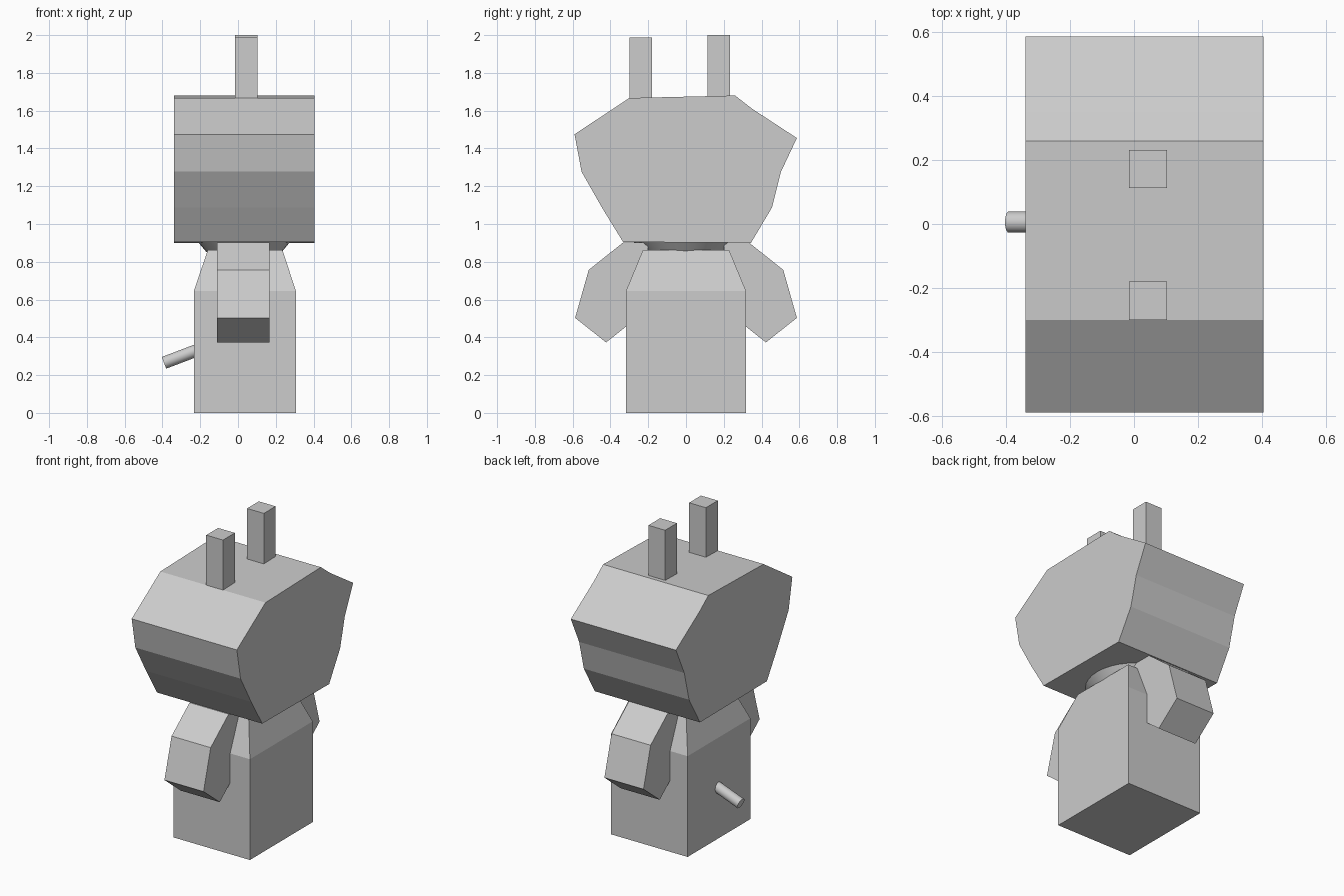
import bpy
import bmesh
from mathutils import Matrix, Vector

default = bpy.data.objects.get("Cube")
if default:
    bpy.data.objects.remove(default, do_unlink=True)

GREY = (0.604, 0.604, 0.604, 1.0)
grey = bpy.data.materials.new("light_grey")
grey.use_nodes = True
grey.diffuse_color = GREY
grey.node_tree.nodes["Principled BSDF"].inputs["Base Color"].default_value = GREY


def finish(name, bm):
    """Turn a bmesh into a named grey object."""
    bmesh.ops.recalc_face_normals(bm, faces=bm.faces)
    mesh = bpy.data.meshes.new(name)
    bm.to_mesh(mesh)
    bm.free()
    mesh.materials.append(grey)
    obj = bpy.data.objects.new(name, mesh)
    bpy.context.collection.objects.link(obj)
    return obj


def side_prism(name, profile, x0, x1):
    """Extrude a (y, z) side profile from x0 to x1."""
    bm = bmesh.new()
    face = bm.faces.new([bm.verts.new((x0, y, z)) for y, z in profile])
    new = bmesh.ops.extrude_face_region(bm, geom=[face])["geom"]
    verts = [v for v in new if isinstance(v, bmesh.types.BMVert)]
    bmesh.ops.translate(bm, verts=verts, vec=(x1 - x0, 0, 0))
    return finish(name, bm)


def box(name, low, high):
    low, high = Vector(low), Vector(high)
    bm = bmesh.new()
    bmesh.ops.create_cube(bm, size=1)
    bmesh.ops.scale(bm, verts=bm.verts, vec=high - low)
    bmesh.ops.translate(bm, verts=bm.verts, vec=(low + high) / 2)
    return finish(name, bm)


def smooth(obj):
    bpy.ops.object.select_all(action="DESELECT")
    obj.select_set(True)
    bpy.context.view_layer.objects.active = obj
    bpy.ops.object.shade_smooth_by_angle()


# Head: wide prism with a faceted side profile
side_prism("head", [(-0.30, 1.667), (-0.59, 1.475), (-0.553, 1.277),
                    (-0.445, 1.087), (-0.333, 0.905), (0.344, 0.90),
                    (0.455, 1.087), (0.503, 1.277), (0.587, 1.455),
                    (0.35, 1.61), (0.26, 1.68)], -0.34, 0.405)

# Ears: two square posts, one behind the other
box("front_ear", (-0.015, -0.30, 1.62), (0.104, -0.18, 1.987))
box("back_ear", (-0.015, 0.113, 1.62), (0.104, 0.232, 2.0))

# Body: box with tapered shoulders
bm = bmesh.new()
rings = []
for x0, x1, y, z in [(-0.234, 0.307, 0.318, 0), (-0.234, 0.307, 0.318, 0.645),
                     (-0.16, 0.235, 0.228, 0.862)]:
    rings.append([bm.verts.new(p) for p in
                  [(x0, -y, z), (x1, -y, z), (x1, y, z), (x0, y, z)]])
for lower, upper in zip(rings, rings[1:]):
    for i in range(4):
        j = (i + 1) % 4
        bm.faces.new((lower[i], lower[j], upper[j], upper[i]))
bm.faces.new(rings[0])
bm.faces.new(rings[-1])
finish("body", bm)

# Neck: flared oval collar under the head
bm = bmesh.new()
bmesh.ops.create_cone(bm, cap_ends=True, segments=32, radius1=0.2,
                      radius2=0.25, depth=0.06)
bmesh.ops.scale(bm, verts=bm.verts, vec=(1, 1.12, 1))
bmesh.ops.translate(bm, verts=bm.verts, vec=(0.032, -0.003, 0.882))
smooth(finish("neck", bm))

# Arms: mirrored front and back
arm = [(0.2, 0.902), (0.333, 0.902), (0.515, 0.757), (0.587, 0.503),
       (0.423, 0.373), (0.2, 0.55)]
for name, side in (("front_arm", -1), ("back_arm", 1)):
    side_prism(name, [(side * y, z) for y, z in arm], -0.11, 0.167)

# Tail: thin round peg angled down from the body's side
tip, root = Vector((-0.392, 0.006, 0.265)), Vector((-0.15, 0.006, 0.357))
axis = root - tip
bm = bmesh.new()
bmesh.ops.create_cone(bm, cap_ends=True, segments=24, radius1=0.033,
                      radius2=0.033, depth=axis.length)
turn = axis.to_track_quat("Z", "Y").to_matrix().to_4x4()
bmesh.ops.transform(bm, verts=bm.verts,
                    matrix=Matrix.Translation((tip + root) / 2) @ turn)
smooth(finish("tail", bm))
